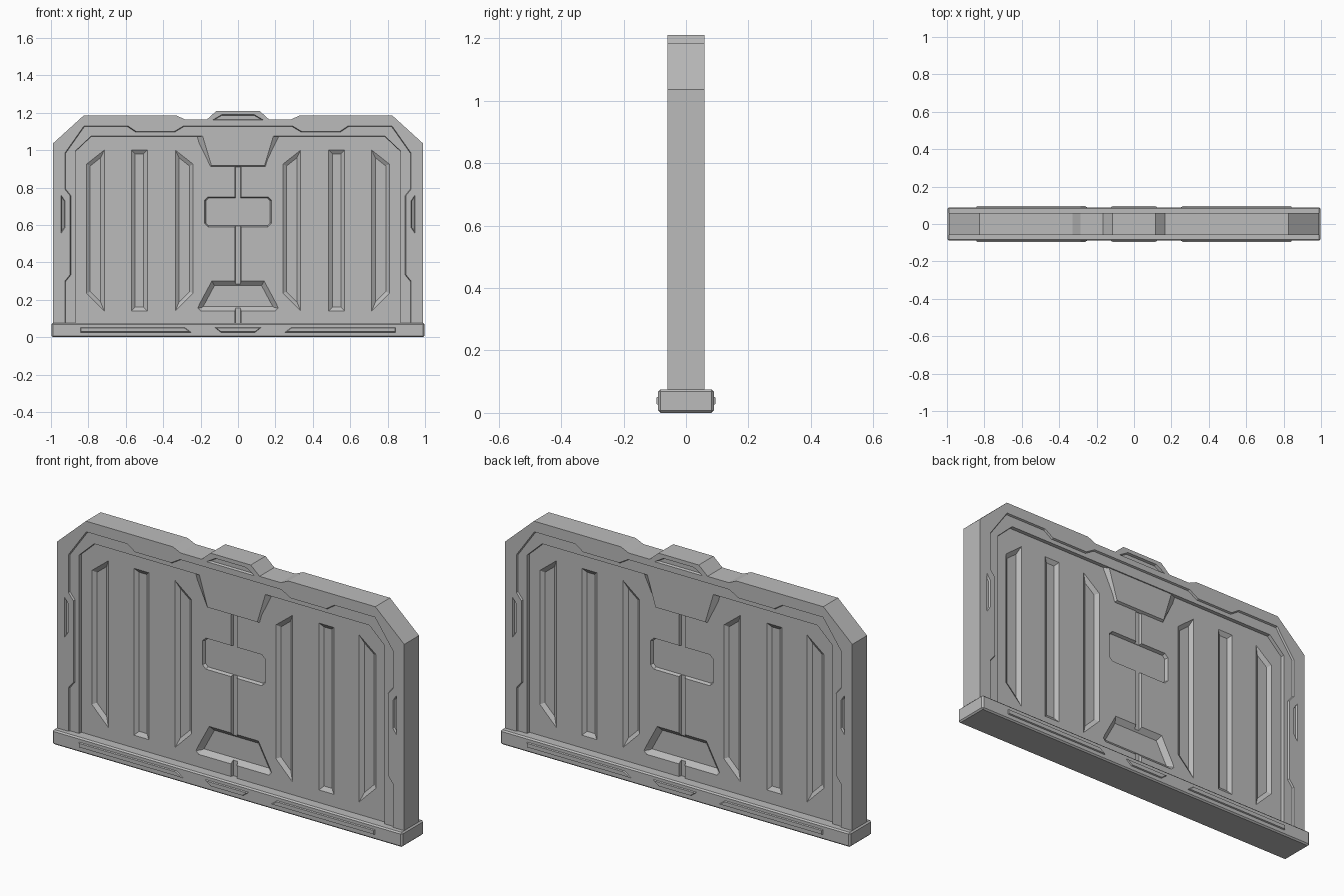
import bpy, bmesh
from mathutils import Vector

if "Cube" in bpy.data.objects:
    bpy.data.objects.remove(bpy.data.objects["Cube"], do_unlink=True)

grey = bpy.data.materials.new("plain_grey")
grey.use_nodes = True
grey.diffuse_color = (0.5, 0.5, 0.5, 1)
grey.node_tree.nodes["Principled BSDF"].inputs["Base Color"].default_value = (0.5, 0.5, 0.5, 1)


def mirrored(half):
    """Close a right-hand outline with its reflection across x = 0."""
    return half + [(-x, z) for x, z in reversed(half)]


def flip(outline):
    return [(-x, z) for x, z in outline]


def inset(outline, amount):
    """Move every edge of an outline inwards by the same amount."""
    pts = [Vector(p) for p in outline]
    n = len(pts)
    area = sum(pts[i].x * pts[(i + 1) % n].y - pts[(i + 1) % n].x * pts[i].y for i in range(n))
    turn = 1 if area > 0 else -1
    result = []
    for i, p in enumerate(pts):
        a = (p - pts[i - 1]).normalized()
        b = (pts[(i + 1) % n] - p).normalized()
        na, nb = Vector((-a.y, a.x)) * turn, Vector((-b.y, b.x)) * turn
        result.append(p + (na + nb) * amount / (1 + na.dot(nb)))
    return result


def prism(name, rings):
    """Solid through a series of (outline, y) rings."""
    bm = bmesh.new()
    loops = [[bm.verts.new((p[0], y, p[1])) for p in outline] for outline, y in rings]
    n = len(loops[0])
    for low, high in zip(loops, loops[1:]):
        for i in range(n):
            j = (i + 1) % n
            bm.faces.new((low[i], low[j], high[j], high[i]))
    bm.faces.new(loops[0])
    bm.faces.new(loops[-1])
    bmesh.ops.recalc_face_normals(bm, faces=bm.faces)
    mesh = bpy.data.meshes.new(name)
    bm.to_mesh(mesh)
    bm.free()
    mesh.materials.append(grey)
    ob = bpy.data.objects.new(name, mesh)
    bpy.context.collection.objects.link(ob)
    return ob


def cut(target, outline, surface, floor, slope):
    """Sink a recess with sloped walls into the front and the back."""
    for side in (-1, 1):
        cutter = prism("cutter", [(outline, side * (surface + 0.05)),
                                  (outline, side * surface),
                                  (inset(outline, slope), side * floor)])
        cutter.hide_render = True
        mod = target.modifiers.new("recess", "BOOLEAN")
        mod.operation = "DIFFERENCE"
        mod.solver = "EXACT"
        mod.object = cutter
        bpy.context.view_layer.objects.active = target
        bpy.ops.object.modifier_apply(modifier=mod.name)
        bpy.data.objects.remove(cutter, do_unlink=True)


def raised(name, outline, low, high, slope):
    """Add a bevelled plate to the front and the back."""
    for side, label in ((-1, "front"), (1, "back")):
        prism(f"{name}_{label}", [(outline, side * low), (inset(outline, slope), side * high)])


FACE, STRIP, PANEL, GROOVE = 0.06, 0.051, 0.034, 0.02

# Main slab with clipped corners and a raised top tab
slab = mirrored([(0.99, 0.03), (0.99, 1.035), (0.825, 1.185), (0.33, 1.185),
                 (0.285, 1.165), (0.165, 1.165), (0.115, 1.21)])
body = prism("gate_body", [(slab, -FACE), (slab, FACE)])

# Stepped frame edge, then the inner panel
cut(body, mirrored([(0.925, 0.04), (0.925, 0.3), (0.897, 0.335), (0.897, 0.755),
                    (0.925, 0.79), (0.925, 0.985), (0.823, 1.13), (0.59, 1.13),
                    (0.545, 1.1), (0.34, 1.1), (0.29, 1.13)]), FACE, STRIP, 0.004)
cut(body, mirrored([(0.87, 0.04), (0.87, 0.995), (0.785, 1.075)]), STRIP, PANEL, 0.002)

# Vertical grooves: clipped outer pair and a straight middle one on each half
for outline in (
        [(0.81, 0.235), (0.81, 0.925), (0.715, 1.0), (0.715, 0.14)],
        [(0.57, 0.14), (0.57, 1.0), (0.485, 1.0), (0.485, 0.14)],
        [(0.24, 0.235), (0.24, 0.925), (0.335, 1.0), (0.335, 0.14)]):
    for shape in (outline, flip(outline)):
        cut(body, shape, PANEL, GROOVE, 0.02)

# Centre seam, square lock recess and lower grip recess
cut(body, mirrored([(0.017, 0.05), (0.017, 0.93)]), PANEL, GROOVE, 0.004)
cut(body, mirrored([(0.16, 0.59), (0.178, 0.608), (0.178, 0.732), (0.16, 0.75)]),
    PANEL, 0.018, 0.006)
cut(body, mirrored([(0.2, 0.14), (0.215, 0.155), (0.207, 0.175), (0.14, 0.3)]),
    PANEL, 0.012, 0.024)

# Slot in the top tab and slim notches in the side frame
cut(body, mirrored([(0.137, 1.16), (0.087, 1.19)]), FACE, 0.048, 0.004)
notch = [(0.946, 0.555), (0.926, 0.585), (0.926, 0.73), (0.946, 0.76)]
for shape in (notch, flip(notch)):
    cut(body, shape, FACE, 0.05, 0.004)

# Raised trapezoid hanging from the top of the panel
top_plate = mirrored([(0.148, 0.91), (0.23, 1.078)])
top_face = mirrored([(0.142, 0.918), (0.19, 1.078)])
for side, label in ((-1, "front"), (1, "back")):
    prism(f"top_plate_{label}", [(top_plate, side * 0.03), (top_face, side * 0.046)])

# Base sill
sill = mirrored([(0.997, 0.0), (0.997, 0.075)])
base = prism("base_sill", [(sill, -0.089), (sill, 0.089)])
bevel = base.modifiers.new("bevel", "BEVEL")
bevel.width = 0.007
bevel.segments = 1

# Trim plates on the sill
long_trim = [(0.845, 0.024), (0.845, 0.054), (0.285, 0.054), (0.245, 0.024)]
raised("left_trim", long_trim, 0.085, 0.095, 0.005)
raised("right_trim", flip(long_trim), 0.085, 0.095, 0.005)
raised("centre_trim", mirrored([(0.092, 0.024), (0.13, 0.054)]), 0.085, 0.095, 0.005)
